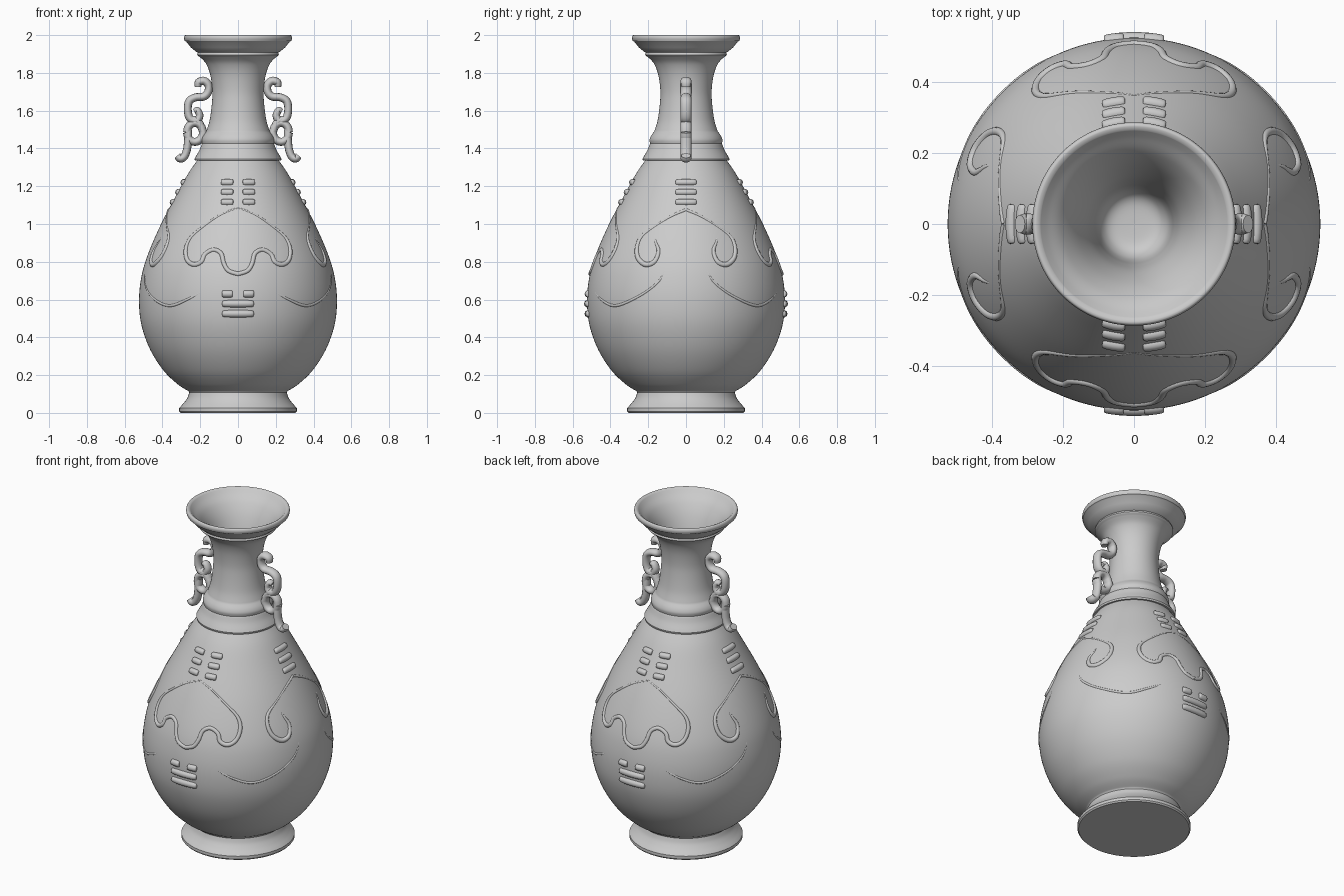
import bpy, bmesh
from math import sin, cos, pi, asin, radians

if "Cube" in bpy.data.objects:
    bpy.data.objects.remove(bpy.data.objects["Cube"])


def smooth(keys, n=6):
    """Catmull-Rom curve through key tuples."""
    k = [keys[0]] + list(keys) + [keys[-1]]
    out = []
    for a, b, c, d in zip(k, k[1:], k[2:], k[3:]):
        for i in range(n):
            t = i / n
            out.append(tuple(0.5 * (2*q + (r - p)*t + (2*p - 5*q + 4*r - s)*t*t
                                    + (3*q - p - 3*r + s)*t**3)
                             for p, q, r, s in zip(a, b, c, d)))
    return out + [tuple(keys[-1])]


def lathe(name, profile, steps=128):
    """Spin an (r, z) profile around z; zero radius ends become poles."""
    bm = bmesh.new()
    rings = []
    for r, z in profile:
        if r < 1e-5:
            rings.append([bm.verts.new((0, 0, z))])
        else:
            rings.append([bm.verts.new((r*cos(2*pi*i/steps), r*sin(2*pi*i/steps), z))
                          for i in range(steps)])
    for a, b in zip(rings, rings[1:]):
        for i in range(steps):
            j = (i + 1) % steps
            q = [a[i % len(a)], a[j % len(a)], b[j % len(b)], b[i % len(b)]]
            bm.faces.new(list(dict.fromkeys(q)))
    bmesh.ops.recalc_face_normals(bm, faces=bm.faces)
    me = bpy.data.meshes.new(name)
    bm.to_mesh(me)
    bm.free()
    ob = bpy.data.objects.new(name, me)
    bpy.context.collection.objects.link(ob)
    bpy.context.view_layer.objects.active = ob
    ob.select_set(True)
    bpy.ops.object.shade_smooth_by_angle(angle=radians(35))
    ob.select_set(False)
    return ob


def tubes(name, paths, radius, res=3):
    """Round tubes along paths of (x, y, z, radius factor)."""
    cu = bpy.data.curves.new(name, 'CURVE')
    cu.dimensions = '3D'
    cu.bevel_depth = radius
    cu.bevel_resolution = res
    cu.use_fill_caps = True
    for path in paths:
        sp = cu.splines.new('POLY')
        sp.points.add(len(path) - 1)
        for p, (x, y, z, w) in zip(sp.points, path):
            p.co = (x, y, z, 1)
            p.radius = w
    ob = bpy.data.objects.new(name, cu)
    bpy.context.collection.objects.link(ob)
    return ob


# Vase: foot, pear body, stepped collar, neck, flared lip and closed inner well
foot = [(0, 0), (0.305, 0), (0.312, 0.008), (0.312, 0.025)] + \
    smooth([(0.303, 0.035), (0.285, 0.055), (0.268, 0.08), (0.258, 0.108)])
body = smooth([(0.262, 0.115), (0.32, 0.152), (0.395, 0.225), (0.465, 0.335), (0.51, 0.46),
               (0.524, 0.58), (0.515, 0.70), (0.484, 0.82), (0.412, 0.99), (0.315, 1.175),
               (0.262, 1.27), (0.217, 1.335)], 8)
collar = [(0.228, 1.335), (0.23, 1.345)] + smooth([(0.222, 1.36), (0.205, 1.39), (0.193, 1.42)]) + \
    smooth([(0.19, 1.425), (0.193, 1.445), (0.186, 1.465), (0.172, 1.485)])
neck = smooth([(0.168, 1.49), (0.15, 1.55), (0.138, 1.64), (0.136, 1.71), (0.147, 1.79),
               (0.17, 1.85), (0.203, 1.885)])
lip = smooth([(0.208, 1.888), (0.216, 1.896), (0.212, 1.907)], 3) + \
    [(0.222, 1.912), (0.25, 1.935), (0.274, 1.965)] + \
    smooth([(0.282, 1.97), (0.286, 1.985), (0.282, 1.998), (0.274, 2.0)], 3)
well = smooth([(0.264, 1.995), (0.245, 1.975), (0.205, 1.935), (0.165, 1.87), (0.132, 1.78),
               (0.115, 1.68), (0.105, 1.58), (0.09, 1.53), (0.06, 1.505), (0, 1.5)])
lathe("vase_body", foot + body + collar + neck + lip + well)


def body_radius(z):
    for (r0, z0), (r1, z1) in zip(body, body[1:]):
        if z0 <= z <= z1:
            return r0 + (r1 - r0) * (z - z0) / (z1 - z0)
    return body[-1][0]


def angle(u, z):
    return asin(u / body_radius(z))


def wrap(face, keys, side=1, inset=0.004, n=6):
    """Lay (angle, z, radius factor) keys on the body around a face direction."""
    out = []
    for a, z, w in smooth(keys, n):
        r, t = body_radius(z) - inset, face + side * a
        out.append((r * cos(t), r * sin(t), z, w))
    return out


# Relief cloud outlines, scroll hooks and petal tips
cloud = [(0, 1.085, .4), (.09, 1.05, .5), (.18, .99, .6), (.25, .93, .8), (.277, .87, 1), (.27, .81, 1),
         (.235, .785, 1.1), (.195, .80, 1.1), (.175, .84, 1), (.13, .863, 1), (.09, .843, 1),
         (.075, .79, 1), (.05, .752, 1), (0, .735, 1)]
hook = [(0, 1.075, .7), (.08, 1.04, .6), (.17, .985, .5), (.235, .935, .8), (.26, .88, 1), (.255, .82, 1.1),
        (.215, .785, 1.2), (.168, .80, 1.1), (.146, .855, .9), (.16, .90, .6), (.167, .93, .3)]
petal = [(12, .79, .2), (16, .70, .7), (28, .62, .8), (45, .568, .9), (59, .60, .8), (73, .665, .2)]
FRONT_BACK, SIDES = (-pi/2, pi/2), (0, pi)


def on_body(keys):
    return [(angle(u, z), z, w) for u, z, w in keys]


tubes("cloud_relief", [wrap(f, on_body(cloud), s) for f in FRONT_BACK for s in (1, -1)], 0.012)
tubes("scroll_relief", [wrap(f, on_body(hook), s) for f in SIDES for s in (1, -1)], 0.012)
tubes("petal_relief", [wrap(f, [(radians(d), z, w) for d, z, w in petal], s)
                       for f in SIDES for s in (1, -1)], 0.009)


# Raised bar marks
def bar(face, u0, u1, z):
    a, b = angle(u0, z), angle(u1, z)
    e = (b - a) * 0.12
    return wrap(face, [(a, z, .5), (a + e, z, 1), (b - e, z, 1), (b, z, .5)], n=4)


rows = (1.22, 1.168, 1.115)
upper, lower, side = [], [], []
for f in FRONT_BACK:
    for s in (-1, 1):
        upper += [bar(f, s*.057 - .032, s*.057 + .032, z) for z in rows]
        lower.append(bar(f, s*.056 - .028, s*.056 + .028, .63))
    lower += [bar(f, -.083, .083, z) for z in (.578, .525)]
for f in SIDES:
    side += [bar(f, -.055, .055, z) for z in rows]
tubes("upper_broken_bars", upper, 0.017)
tubes("side_bars", side, 0.017)
tubes("lower_bars", lower, 0.019)

# Scroll handles: curled head, ring and tail, mirrored left and right
head = [(.212, 1.725, .8), (.208, 1.75, 1), (.18, 1.757, 1.05), (.157, 1.735, 1), (.158, 1.70, 1),
        (.18, 1.675, 1), (.225, 1.67, 1), (.258, 1.65, 1), (.266, 1.605, 1), (.255, 1.56, 1),
        (.222, 1.545, 1), (.203, 1.572, .95), (.215, 1.602, .85), (.232, 1.597, .6)]
ring = [(.228 + .042*cos(t*pi/6), 1.485 + .05*sin(t*pi/6), 1) for t in range(13)]
link = [(.245, 1.555, .9), (.215, 1.545, 1), (.195, 1.515, 1), (.18, 1.47, 1), (.175, 1.43, .8)]
tail = [(.262, 1.50, .9), (.264, 1.45, 1), (.27, 1.395, 1), (.284, 1.358, 1), (.305, 1.347, 1.05),
        (.321, 1.362, .9)]
for name, s in (("right_handle", 1), ("left_handle", -1)):
    ob = tubes(name, [[(s*x, 0, z, w) for x, z, w in smooth(p)]
                      for p in (head, ring, link, tail)], 0.021, 4)
    ob.scale.y = 1.35
